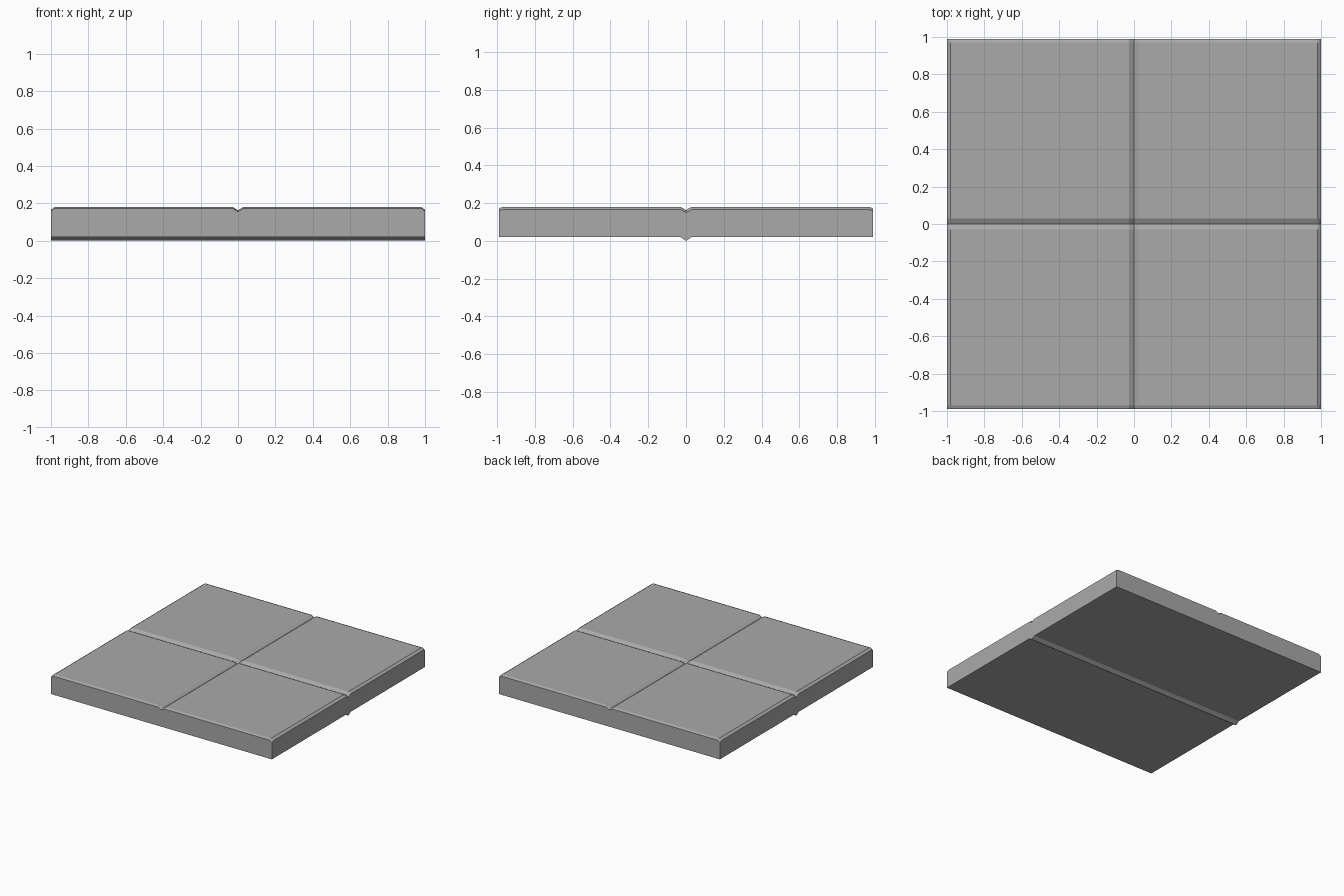
import bpy

if "Cube" in bpy.data.objects:
    bpy.data.objects.remove(bpy.data.objects["Cube"])

TOP, BASE = 0.18, 0.02             # top face and underside heights
# (position, drop below the top) across each direction: groove, panel, edge chamfer
X_PROFILE = [(0, 0.017), (0.027, 0), (0.98, 0), (1.0, 0.014)]
Y_PROFILE = [(0, 0.016), (0.03, 0), (0.97, 0), (0.99, 0.008)]
X, Y, RIDGE = 1.0, 0.99, 0.03      # half sizes, half width of the ridge below

# Top of one quarter: a grid where the two profiles add up
verts = [(x, y, TOP - dx - dy) for y, dy in Y_PROFILE for x, dx in X_PROFILE]
faces = [(r * 4 + c, r * 4 + c + 1, r * 4 + c + 5, r * 4 + c + 4)
         for r in range(3) for c in range(3)]

# Underside with half of the ridge, then the two outer walls
verts += [(0, 0, 0), (X, 0, 0), (0, RIDGE, BASE), (X, RIDGE, BASE),
          (0, Y, BASE), (X, Y, BASE)]
faces += [(16, 18, 19, 17), (18, 20, 21, 19),
          (17, 19, 21, 15, 11, 7, 3),
          (21, 20, 12, 13, 14, 15)]

mesh = bpy.data.meshes.new("floor_tile")
mesh.from_pydata(verts, [], faces)
tile = bpy.data.objects.new("floor_tile", mesh)
bpy.context.collection.objects.link(tile)

# Mirror the quarter into the full tile
mirror = tile.modifiers.new("mirror", 'MIRROR')
mirror.use_axis = (True, True, False)
mirror.use_clip = True
mirror.merge_threshold = 0.0005

# Dark grey stone
stone = bpy.data.materials.new("grey_stone")
stone.diffuse_color = (0.4, 0.4, 0.4, 1)
stone.use_nodes = True
stone.node_tree.nodes["Principled BSDF"].inputs["Base Color"].default_value = stone.diffuse_color
mesh.materials.append(stone)
